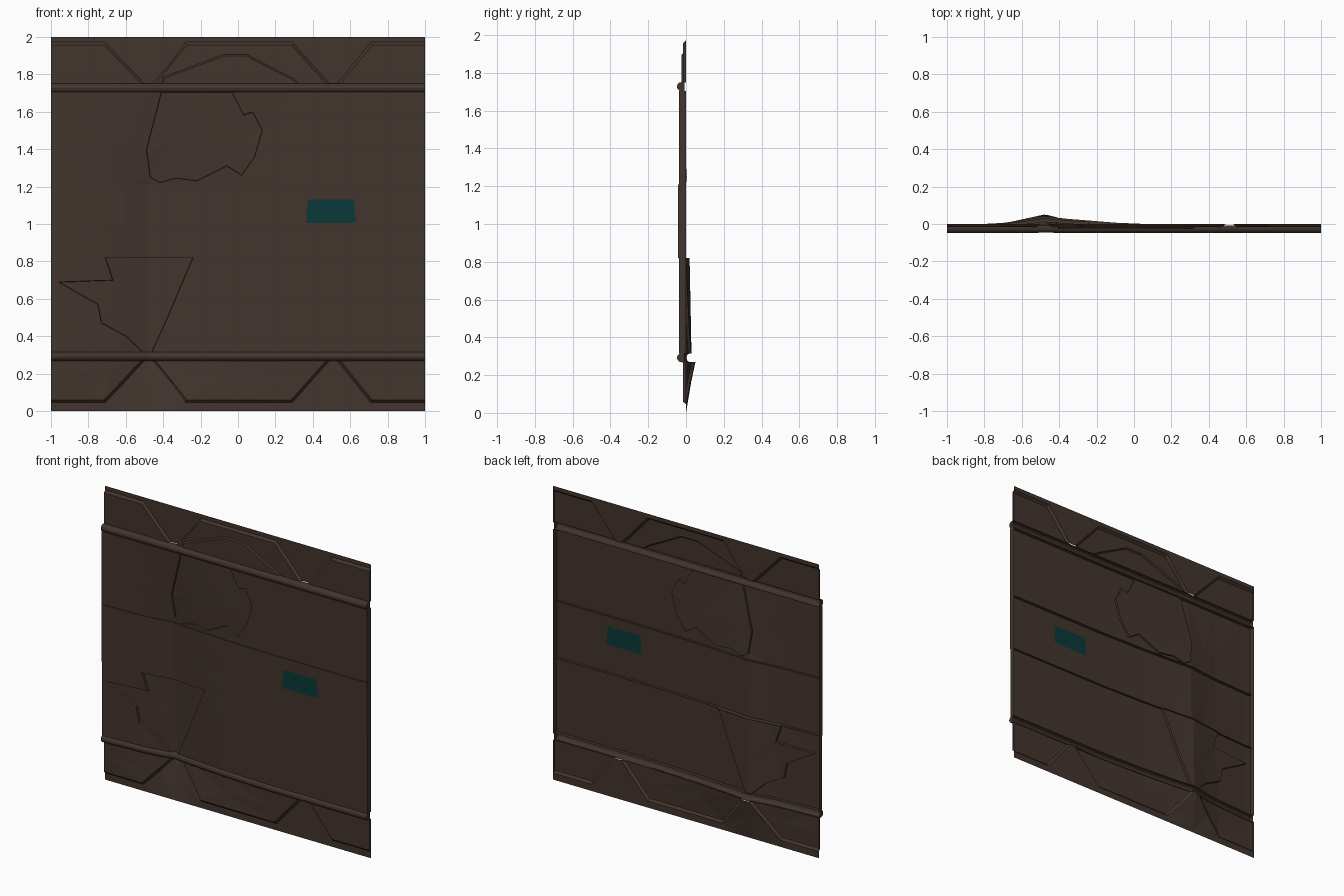
import bpy, bmesh, math
from mathutils import Vector
from mathutils.geometry import delaunay_2d_cdt

if "Cube" in bpy.data.objects:
    bpy.data.objects.remove(bpy.data.objects["Cube"])


def material(name, rgb):
    m = bpy.data.materials.new(name)
    m.diffuse_color = (*rgb, 1)
    m.use_nodes = True
    m.node_tree.nodes["Principled BSDF"].inputs["Base Color"].default_value = m.diffuse_color
    return m


BROWN = material("dark brown metal", (0.055, 0.0345, 0.027))
TEAL = material("dark teal panel", (0.0032, 0.040, 0.0425))


# The dent in the left half: product of a profile over x and one over z
def lerp(table, t):
    for (a, va), (b, vb) in zip(table, table[1:]):
        if a <= t <= b:
            return va + (vb - va) * (t - a) / (b - a)
    return 0.0


DENT_X = [(-0.95, 0), (-0.7, 0.28), (-0.6, 0.55), (-0.48, 1), (-0.36, 0.72), (-0.1, 0.3), (0.25, 0)]
DENT_Z = [(0.04, 0), (0.265, 0.05), (0.32, 0.05), (0.82, 0.04), (1.21, 0.034), (1.37, 0.022), (1.7, 0.003), (1.75, 0)]
XS = [-1.0] + [x for x, _ in DENT_X] + [1.0]


def dent(x, z):
    return lerp(DENT_X, x) * lerp(DENT_Z, z)


def inside(x, z, poly):
    hit = False
    for (x1, z1), (x2, z2) in zip(poly, poly[1:] + poly[:1]):
        if (z1 > z) != (z2 > z) and x < x1 + (z - z1) * (x2 - x1) / (z2 - z1):
            hit = not hit
    return hit


def shrink(poly, width, borders):
    """Mitred inward offset; edges lying on the sheet border stay in place."""
    pts = [Vector(p) for p in poly]
    n = len(pts)
    turn = 1 if sum(pts[i - 1].cross(pts[i]) for i in range(n)) > 0 else -1
    lines = []
    for i in range(n):
        a, b = pts[i], pts[(i + 1) % n]
        d = (b - a).normalized()
        fixed = (a.x == b.x and abs(a.x) == 1) or (a.y == b.y and any(abs(a.y - z) < 1e-4 for z in borders))
        lines.append((a + Vector((-d.y, d.x)) * turn * (0 if fixed else width), d))
    out = []
    for i in range(n):
        (p, d), (q, e) = lines[i - 1], lines[i]
        c = d.cross(e)
        out.append(tuple(p + d * ((q - p).cross(e) / c)) if abs(c) > 0.05 else tuple(q))
    return out


def finish(bm, name):
    me = bpy.data.meshes.new(name)
    bm.to_mesh(me)
    bm.free()
    me.materials.append(BROWN)
    me.materials.append(TEAL)
    ob = bpy.data.objects.new(name, me)
    bpy.context.scene.collection.objects.link(ob)
    return ob


def sheet(name, zs, y, lip=0.0, reliefs=(), teal=None):
    """Thin sheet over the z stations, with raised or sunk polygons (poly, shift, bevel)."""
    pts = [Vector((x, z)) for z in zs for x in XS]
    edges, steps = [], []

    def add_loop(poly):
        n, k = len(pts), len(poly)
        pts.extend(Vector(p) for p in poly)
        edges.extend((n + i, n + (i + 1) % k) for i in range(k))
        return set(range(n, n + k))

    for poly, shift, bevel in reliefs:
        add_loop(poly)
        inner = shrink(poly, bevel, (zs[0], zs[-1]))
        steps.append((inner, add_loop(inner), shift))
    if teal:
        add_loop(teal)
    out = delaunay_2d_cdt(pts, edges, [], 0, 1e-5)
    bm = bmesh.new()
    vs = []
    mid = (zs[0] + zs[-1]) / 2
    for p, source in zip(out[0], out[3]):
        # plates sit proud of the sheet, tears sit behind it
        px, pz = p.x * 0.9998, p.y + math.copysign(2e-4, mid - p.y)
        h = sum(s for inner, ids, s in steps if ids & set(source) or inside(px, pz, inner))
        vs.append(bm.verts.new((p.x, y + h, p.y)))
    for f in out[2]:
        face = bm.faces.new([vs[i] for i in f])
        c = face.calc_center_median()
        face.material_index = int(bool(teal) and inside(c.x, c.z, teal))
    rim = [e for e in bm.edges if e.is_boundary]

    # side flanges and folded seam lips
    def along(axis, value):
        return [e for e in rim if all(abs(v.co[axis] - value) < 1e-4 for v in e.verts)]

    folds = [(along(0, s), None) for s in (-1, 1)]
    if lip:
        folds += [(along(2, z), lip) for z in (zs[0], zs[-1])]
    for es, d in folds:
        for v in bmesh.ops.extrude_edge_only(bm, edges=es)["geom"]:
            if isinstance(v, bmesh.types.BMVert):
                v.co.y = 0.0 if d is None else v.co.y + d
    for v in bm.verts:
        v.co.y += dent(v.co.x, v.co.z)
    bmesh.ops.dissolve_degenerate(bm, dist=1e-5, edges=bm.edges[:])
    return finish(bm, name)


# Skirts at top and bottom with three raised trapezoid plates each
def plates(end, rail):
    return [
        ([(-1, end), (-0.71, end), (-0.50, rail), (-1, rail)], -0.015, 0.014),
        ([(-0.28, end), (0.29, end), (0.49, rail), (-0.46, rail)], -0.015, 0.014),
        ([(0.71, end), (1, end), (1, rail), (0.53, rail)], -0.015, 0.014),
    ]


bulge = [(-0.41, 1.75), (-0.40, 1.785), (-0.08, 1.905), (0.05, 1.905), (0.3, 1.775), (0.33, 1.75)]
sheet("bottom_skirt", [0, 0.16, 0.27], 0, reliefs=plates(0.045, 0.27))
sheet("top_skirt", [1.75, 1.86, 2], 0,
      reliefs=plates(1.972, 1.75) + [(bulge, -0.009, 0.008)])

# Three wall bands, two with torn, sunken patches
low_tear = [(-0.71, 0.82), (-0.67, 0.70), (-0.96, 0.69), (-0.75, 0.57), (-0.73, 0.47),
            (-0.60, 0.40), (-0.51, 0.315), (-0.46, 0.315), (-0.38, 0.49), (-0.24, 0.82)]
high_tear = [(-0.41, 1.705), (-0.49, 1.40), (-0.47, 1.25), (-0.42, 1.22), (-0.33, 1.245),
             (-0.22, 1.23), (-0.06, 1.31), (0.02, 1.26), (0.09, 1.36), (0.13, 1.50),
             (0.08, 1.60), (0.03, 1.585), (-0.03, 1.705)]
sign = [(0.36, 1.005), (0.37, 1.03), (0.365, 1.05), (0.375, 1.13),
        (0.62, 1.13), (0.625, 1.05), (0.635, 1.03), (0.62, 1.005)]
sheet("lower_band", [0.315, 0.55, 0.82], -0.036, 0.012, [(low_tear, 0.015, 0.002)])
sheet("middle_band", [0.82, 1.0, 1.21], -0.042, 0.021, teal=sign)
sheet("upper_band", [1.21, 1.42, 1.705], -0.038, 0.012, [(high_tear, 0.012, 0.002)])


# Half-round rails that follow the dent
def rail(name, z, r=0.024, sides=6):
    bm = bmesh.new()
    rows = []
    for x in XS:
        d = dent(x, z)
        row = [bm.verts.new((x, -0.024 - r * math.sin(a) + d, z - r * math.cos(a)))
               for a in [math.pi * i / sides for i in range(sides + 1)]]
        # short tails that tuck behind the sheets
        row.insert(0, bm.verts.new((x, -0.008 + d, z - r)))
        row.append(bm.verts.new((x, -0.008 + d, z + r)))
        rows.append(row)
    for a, b in zip(rows, rows[1:]):
        for i in range(len(a) - 1):
            bm.faces.new((a[i], b[i], b[i + 1], a[i + 1]))
    bm.faces.new(rows[0][::-1])
    bm.faces.new(rows[-1])
    bm.normal_update()
    return finish(bm, name)


rail("bottom_rail", 0.292)
rail("top_rail", 1.727)
